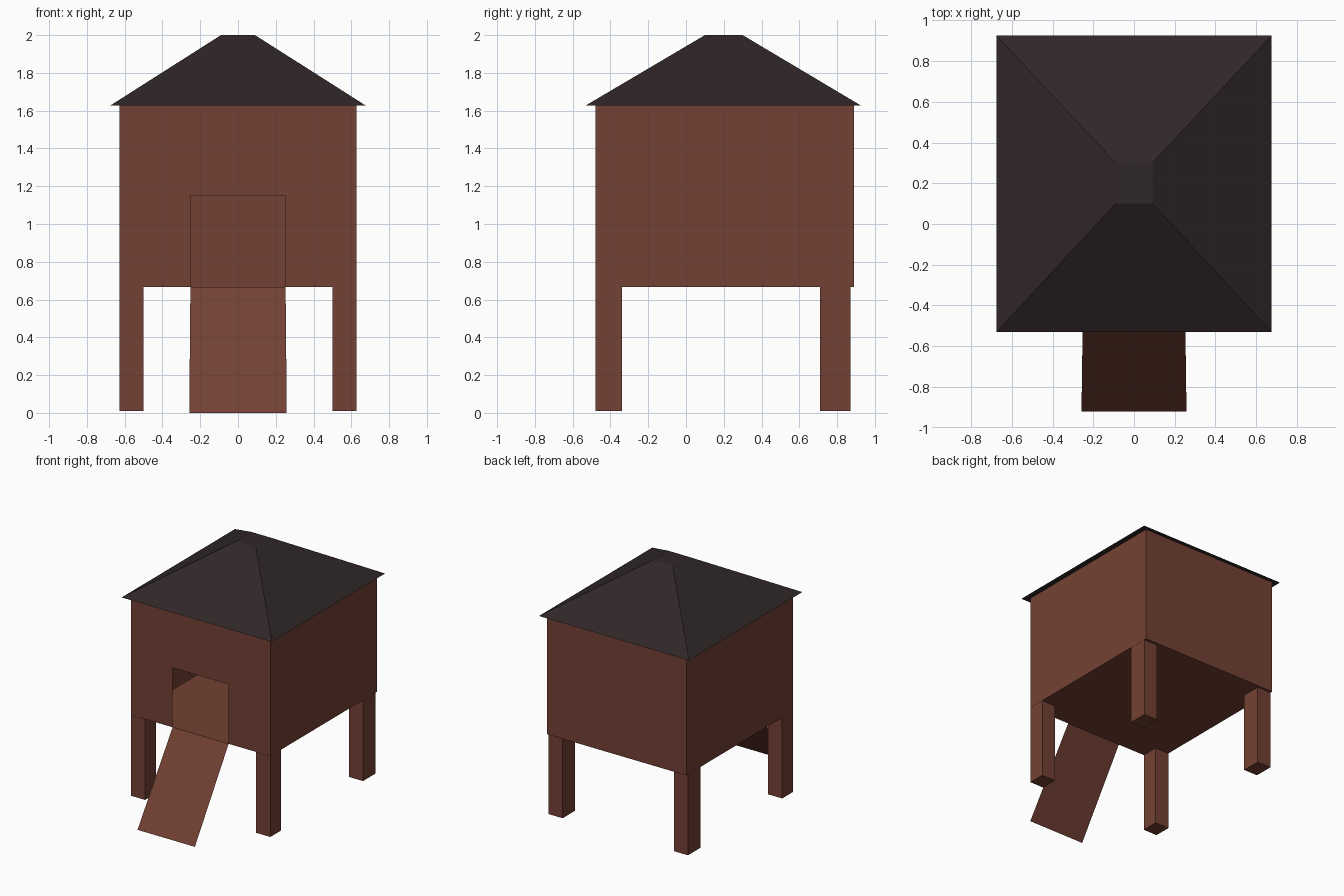
import bpy

if "Cube" in bpy.data.objects:
    bpy.data.objects.remove(bpy.data.objects["Cube"])

# Flat colours
def material(name, rgb):
    m = bpy.data.materials.new(name)
    m.diffuse_color = (*rgb, 1)
    m.use_nodes = True
    m.node_tree.nodes["Principled BSDF"].inputs["Base Color"].default_value = m.diffuse_color
    return m

wood = material("red_brown_wood", (0.171, 0.053, 0.033))
slate = material("dark_roof", (0.030, 0.020, 0.0205))

def build(name, verts, faces, mat):
    me = bpy.data.meshes.new(name)
    me.from_pydata(verts, [], faces)
    me.materials.append(mat)
    me.update()
    ob = bpy.data.objects.new(name, me)
    bpy.context.collection.objects.link(ob)
    return ob

def rect(x0, x1, y0, y1, z):
    return [(x0, y0, z), (x1, y0, z), (x1, y1, z), (x0, y1, z)]

SIDES = [(0, 1, 5, 4), (1, 2, 6, 5), (2, 3, 7, 6), (3, 0, 4, 7)]
CAPS = [(3, 2, 1, 0), (4, 5, 6, 7)]

X, Y0, Y1 = 0.627, -0.48, 0.89      # body footprint
Z0, Z1 = 0.667, 1.63                # floor and wall top
DOOR, DOOR_TOP = 0.252, 1.15

# Hollow body: floor, side and back walls, front wall with a doorway down to the floor
d = DOOR
body = rect(-X, X, Y0, Y1, Z0) + rect(-X, X, Y0, Y1, Z1)
body += [(-d, Y0, Z0), (-d, Y0, DOOR_TOP), (d, Y0, DOOR_TOP), (d, Y0, Z0)]
build("house_walls", body,
      [(0, 8, 9, 10, 11, 1, 5, 4), (3, 2, 1, 11, 8, 0)] + SIDES[1:], wood)

# Four legs
for side, s in (("left", -1), ("right", 1)):
    xa, xb = sorted((s * 0.50, s * X))
    for end, ya, yb in (("front", Y0, -0.34), ("back", 0.71, 0.87)):
        build(f"{end}_{side}_leg",
              rect(xa, xb, ya, yb, 0.01) + rect(xa, xb, ya, yb, Z0 - 0.001),
              SIDES + CAPS, wood)

# Thin entrance ramp
build("ramp", [(-0.258, -0.922, 0), (0.258, -0.922, 0), (d, Y0, Z0), (-d, Y0, Z0)],
      [(0, 1, 2, 3)], wood)

# Hipped roof with a small flat top
build("roof", rect(-0.675, 0.675, -0.53, 0.925, 1.628) + rect(-0.09, 0.09, 0.10, 0.30, 2.0),
      SIDES + CAPS, slate)
